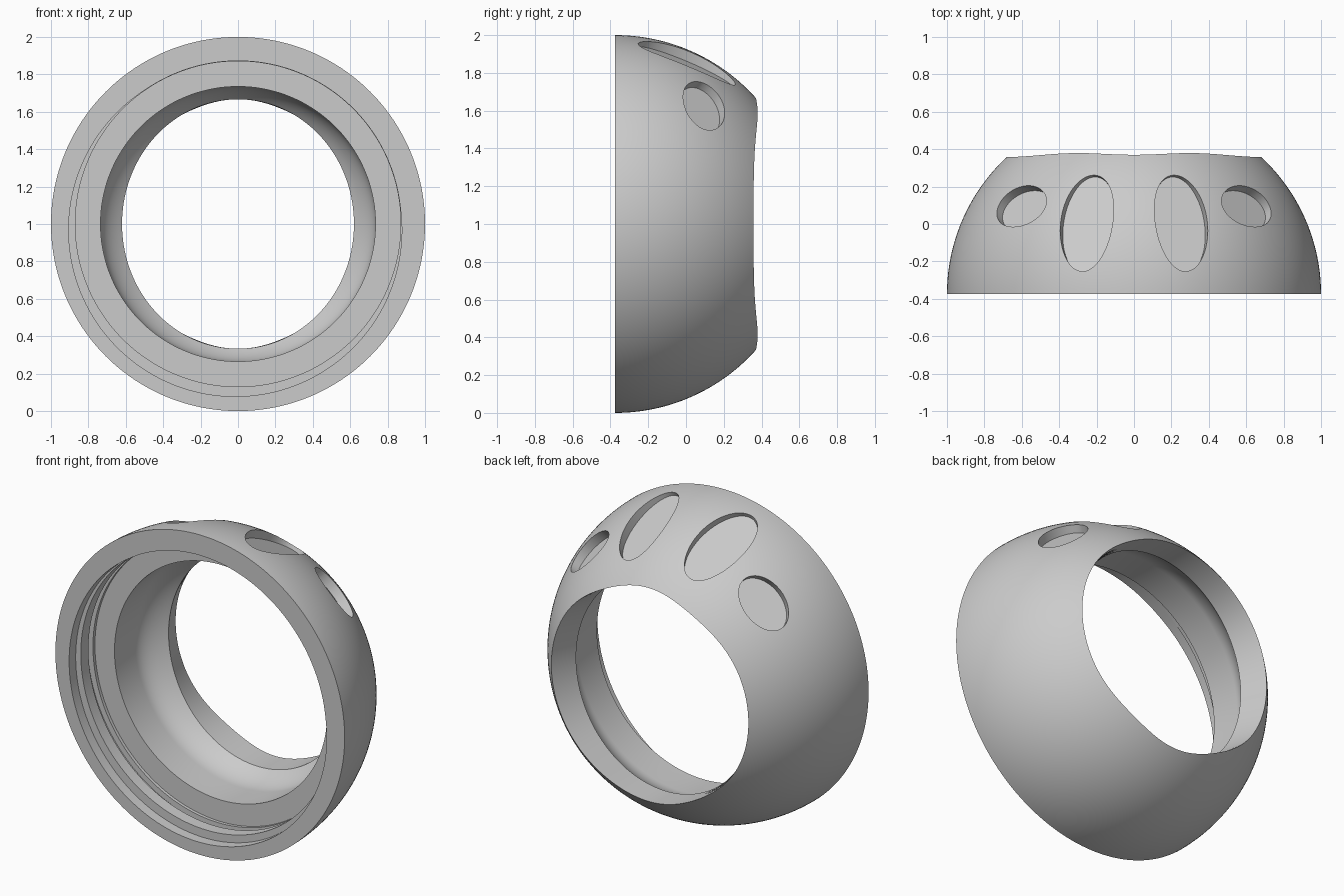
import bpy, bmesh, math
from mathutils import Vector, Matrix

old = bpy.data.objects.get("Cube")
if old:
    bpy.data.objects.remove(old, do_unlink=True)

SEGMENTS = 192
FRONT = -0.375                       # flat front plane and centre of the dome
CENTRE = Vector((0, FRONT, 1))

grey = bpy.data.materials.new("plain grey")
grey.use_nodes = True
grey.diffuse_color = (0.6, 0.6, 0.6, 1)
grey.node_tree.nodes["Principled BSDF"].inputs["Base Color"].default_value = (0.6, 0.6, 0.6, 1)


def section(t):
    """Closed (radius, y) outline of the wall at angle t from the top."""
    c2, s2 = math.cos(t) ** 2, math.sin(t) ** 2
    rim_y = 0.357 + 0.013 * c2 + 0.115 * s2 * c2 ** 3
    neck = 1 / math.sqrt(s2 / 0.62 ** 2 + c2 / 0.667 ** 2)
    entry = max(0.872, 0.89 + 0.035 * math.cos(t - math.radians(205)))
    points = []
    # domed outside
    end = math.asin(rim_y - FRONT)
    for i in range(29):
        a = end * i / 28
        points.append((math.cos(a), FRONT + math.sin(a)))
    # flared opening, then the cove down to the bore
    for i in range(11):
        s = 1 - i / 10
        points.append((0.735 - (0.735 - neck) * s ** 2, 0.03 + 0.17 * s))
    # bore, shoulder and the grooves of the front recess
    points += [(0.735, -0.17), (0.87, -0.17), (0.87, -0.19), (0.905, -0.19),
               (0.905, -0.235), (0.87, -0.235), (0.87, -0.31),
               (entry, -0.31), (entry, FRONT)]
    return points


# ring body
bm = bmesh.new()
rings = []
for k in range(SEGMENTS):
    t = math.tau * k / SEGMENTS
    rings.append([bm.verts.new((r * math.sin(t), y, 1 + r * math.cos(t)))
                  for r, y in section(t)])
for k, ring in enumerate(rings):
    after = rings[(k + 1) % SEGMENTS]
    for i in range(len(ring)):
        j = (i + 1) % len(ring)
        bm.faces.new((ring[i], ring[j], after[j], after[i]))
bmesh.ops.recalc_face_normals(bm, faces=bm.faces)
mesh = bpy.data.meshes.new("ring_body")
bm.to_mesh(mesh)
bm.free()
body = bpy.data.objects.new("ring_body", mesh)
bpy.context.collection.objects.link(body)
mesh.materials.append(grey)


def recess_cutter(name, direction, across, along, floor=0.935):
    """Elliptical cylinder pointing outward from the dome centre."""
    n = Vector(direction).normalized()
    v = (Vector((0, 1, 0)) - n * n.y).normalized()
    u = v.cross(n)
    height = 0.3
    basis = Matrix((u, v, n)).transposed().to_4x4()
    place = Matrix.Translation(CENTRE + n * (floor + height / 2)) @ basis
    cut = bmesh.new()
    bmesh.ops.create_cone(cut, cap_ends=True, segments=64, radius1=1, radius2=1, depth=height)
    bmesh.ops.scale(cut, vec=(across, along, 1), verts=cut.verts)
    bmesh.ops.transform(cut, matrix=place, verts=cut.verts)
    data = bpy.data.meshes.new(name)
    cut.to_mesh(data)
    cut.free()
    data.materials.append(grey)
    obj = bpy.data.objects.new(name, data)
    bpy.context.collection.objects.link(obj)
    obj.hide_render = True
    return obj


# two long and two short recesses, mirrored left and right
bpy.context.view_layer.objects.active = body
body.select_set(True)
for side, label in ((1, "left"), (-1, "right")):
    for cutter in (
        recess_cutter(label + "_long_recess", (side * 0.255, 0.395, 0.883), 0.145, 0.28),
        recess_cutter(label + "_short_recess", (side * 0.605, 0.47, 0.63), 0.175, 0.125),
    ):
        mod = body.modifiers.new(cutter.name, "BOOLEAN")
        mod.operation = "DIFFERENCE"
        mod.solver = "EXACT"
        mod.object = cutter
        bpy.ops.object.modifier_apply(modifier=mod.name)
        bpy.data.objects.remove(cutter, do_unlink=True)

bpy.ops.object.shade_smooth_by_angle(angle=math.radians(30))
